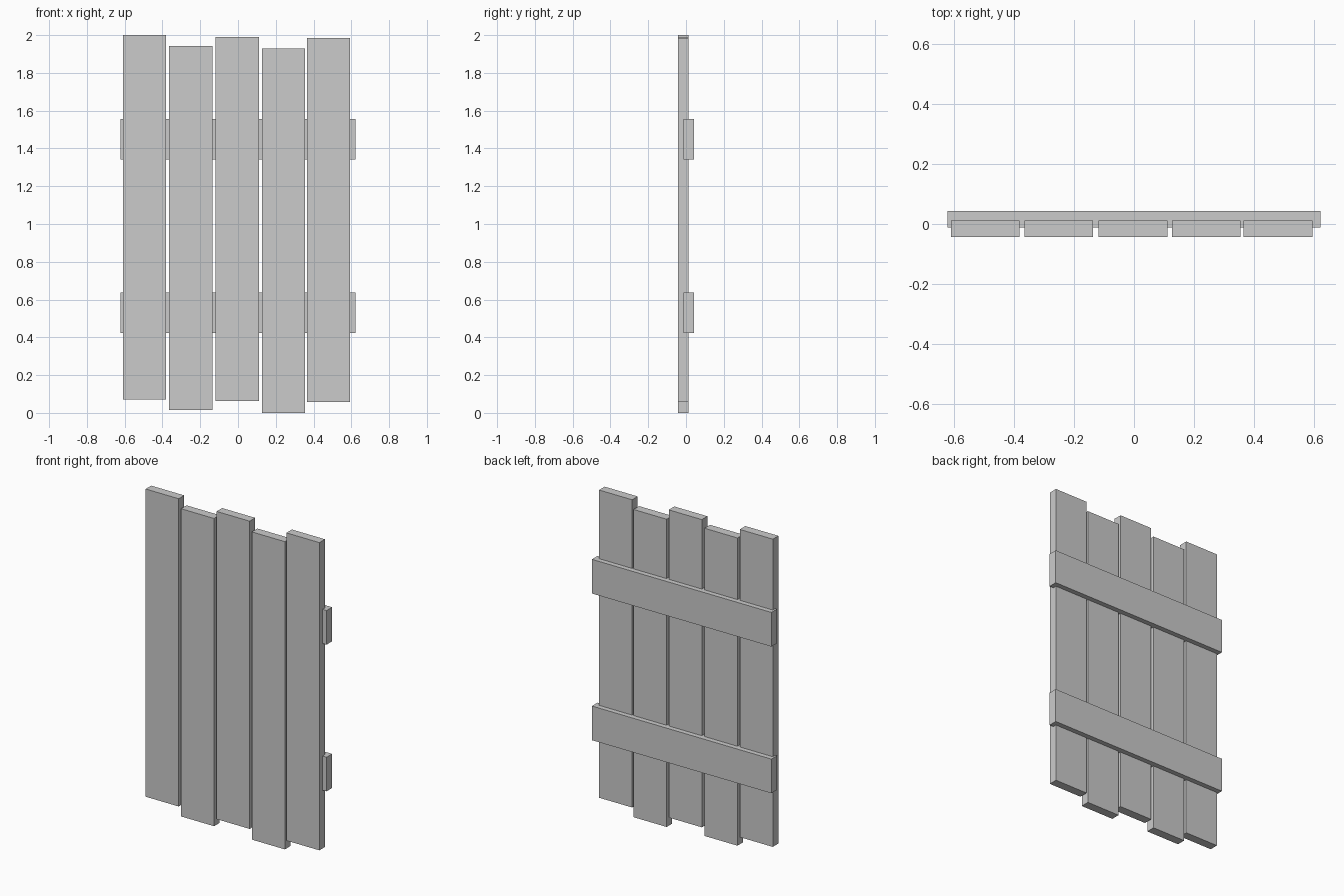
import bpy

if "Cube" in bpy.data.objects:
    bpy.data.objects.remove(bpy.data.objects["Cube"])


def board(name, x, y, z):
    """Box spanning the given (min, max) ranges."""
    spans = (x, y, z)
    bpy.ops.mesh.primitive_cube_add(size=1, location=[(a + b) / 2 for a, b in spans])
    ob = bpy.context.object
    ob.name = name
    ob.scale = [b - a for a, b in spans]
    bpy.ops.object.transform_apply(location=False, rotation=False, scale=True)
    return ob


PLANK_W, PLANK_L = 0.229, 1.928
RAIL_H = 0.214

# Five upright planks, staggered in height: (left edge, bottom)
planks = [(-0.610, 0.072), (-0.365, 0.014), (-0.118, 0.063), (0.126, 0.0), (0.365, 0.058)]
for i, (x, z) in enumerate(planks, 1):
    board(f"plank_{i}", (x, x + PLANK_W), (-0.043, 0.012), (z, z + PLANK_L))

# Two cross rails let into the back of the planks
for name, z in (("lower_rail", 0.423), ("upper_rail", 1.342)):
    board(name, (-0.622, 0.622), (-0.012, 0.043), (z, z + RAIL_H))
